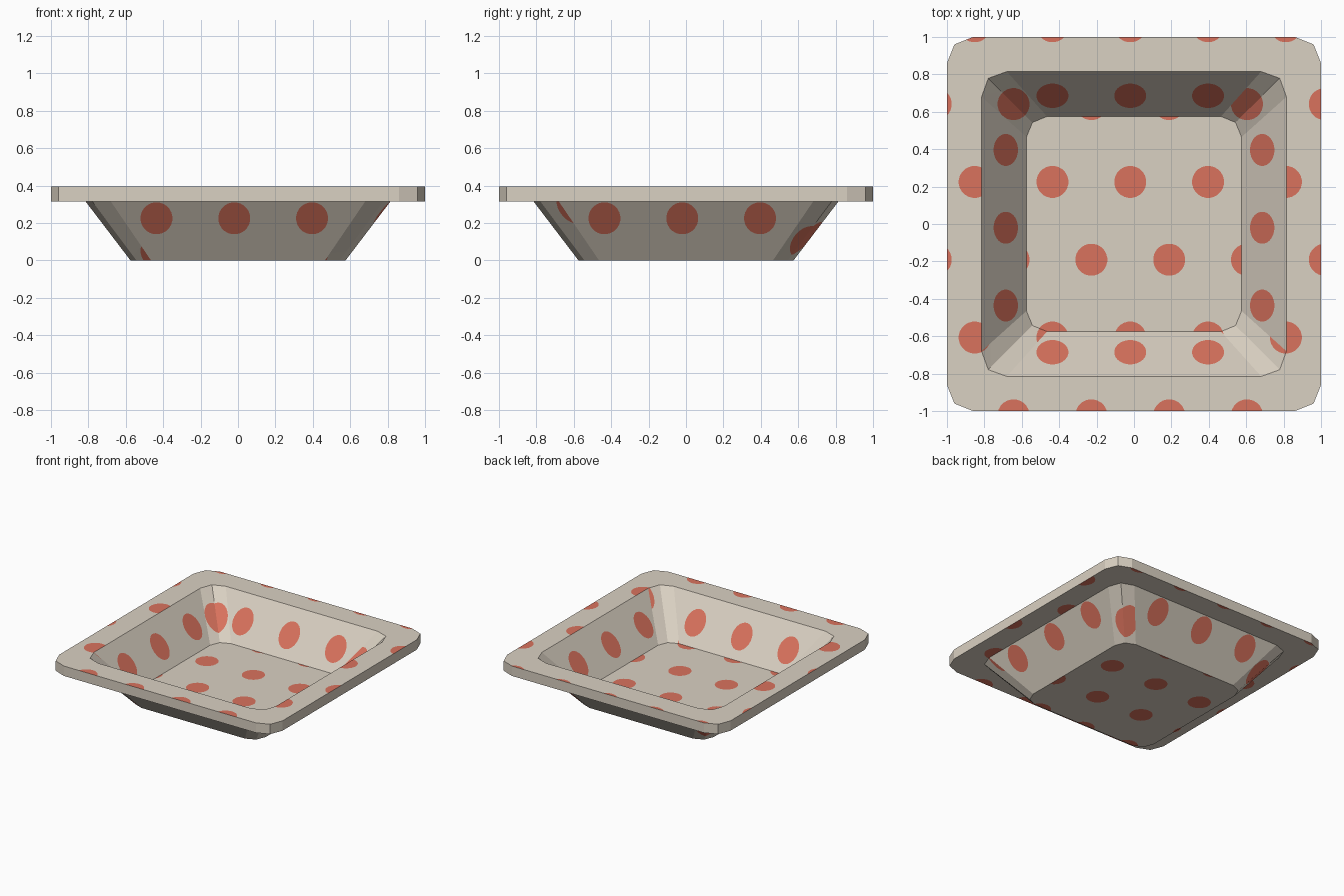
import bpy, bmesh, math
from mathutils import Vector

cube = bpy.data.objects.get("Cube")
if cube:
    bpy.data.objects.remove(cube, do_unlink=True)


def material(name, rgb):
    m = bpy.data.materials.new(name)
    m.use_nodes = True
    m.diffuse_color = (*rgb, 1)
    m.node_tree.nodes["Principled BSDF"].inputs["Base Color"].default_value = (*rgb, 1)
    return m


CREAM, RED = 0, 1
PITCH, RADIUS, SIDES = 0.416, 0.085, 24
bm = bmesh.new()


def ring(size, z, cut, nudge):
    """Square loop with a two-facet rounded corner, repeated four times."""
    corner = [(size, size - cut), (size - nudge, size - nudge), (size - cut, size)]
    loop = []
    for turn in range(4):
        for x, y in corner:
            for _ in range(turn):
                x, y = -y, x
            loop.append(bm.verts.new((x, y, z)))
    return loop


def projection(face):
    """Axis along which the dots are printed on a face."""
    n = face.normal
    if abs(n.z) < 0.1:
        return None
    if abs(n.x) < 0.01 and abs(n.y) > 0.5:
        return 1
    if abs(n.y) < 0.01 and abs(n.x) > 0.5:
        return 0
    return 2


def print_dot(axis, u, v):
    """Carve a round dot into every face printed along this axis."""
    bm.normal_update()
    ua, va = [a for a in range(3) if a != axis]

    def near(face):
        for a, c in ((ua, u), (va, v)):
            span = [p.co[a] for p in face.verts]
            if max(span) < c - RADIUS or min(span) > c + RADIUS:
                return False
        return True

    inside = [f for f in bm.faces if projection(f) == axis and near(f)]
    for i in range(SIDES):
        # Widely spaced directions first keep the cuts short
        angle = math.tau * (i * 7 % SIDES) / SIDES
        normal, point = Vector(), Vector()
        normal[ua], normal[va] = math.cos(angle), math.sin(angle)
        point[ua], point[va] = u, v
        point += normal * RADIUS
        if not inside:
            return
        geom = set(inside)
        for f in inside:
            geom.update(f.edges)
            geom.update(f.verts)
        cut = bmesh.ops.bisect_plane(bm, geom=list(geom), dist=1e-5,
                                     plane_co=point, plane_no=normal)
        pieces = {g for g in cut["geom"] if isinstance(g, bmesh.types.BMFace)}
        pieces.update(f for f in inside if f.is_valid)
        inside = [f for f in pieces
                  if (f.calc_center_median() - point).dot(normal) < 0]
    for f in inside:
        f.material_index = RED


# Dish body: inner floor, inner wall, rim, outer wall, underside
rings = [
    ring(0.575, 0.08, 0.11, 0.032),
    ring(0.815, 0.395, 0.135, 0.036),
    ring(1.0, 0.395, 0.14, 0.04),
    ring(1.0, 0.315, 0.14, 0.04),
    ring(0.815, 0.315, 0.135, 0.036),
    ring(0.575, 0.0, 0.11, 0.032),
]
bm.faces.new(rings[0])
bm.faces.new(rings[-1][::-1])
for low, high in zip(rings, rings[1:]):
    for i in range(len(low)):
        j = (i + 1) % len(low)
        bm.faces.new((low[i], low[j], high[j], high[i]))
bmesh.ops.recalc_face_normals(bm, faces=bm.faces[:])

# Staggered dots on the floor, rim and corners
for row in range(-3, 3):
    for col in range(-3, 4):
        x = -0.02 + PITCH * (col + 0.5 * (row % 2))
        print_dot(2, x, 0.225 + PITCH * row)

# One row of dots on each straight wall
for axis in (0, 1):
    for col in (-1, 0, 1):
        print_dot(axis, -0.02 + PITCH * col, 0.225)

mesh = bpy.data.meshes.new("dish")
bm.to_mesh(mesh)
bm.free()
mesh.materials.append(material("cream", (0.70, 0.635, 0.54)))
mesh.materials.append(material("coral red", (0.70, 0.17, 0.11)))
dish = bpy.data.objects.new("square_dish", mesh)
bpy.context.collection.objects.link(dish)
